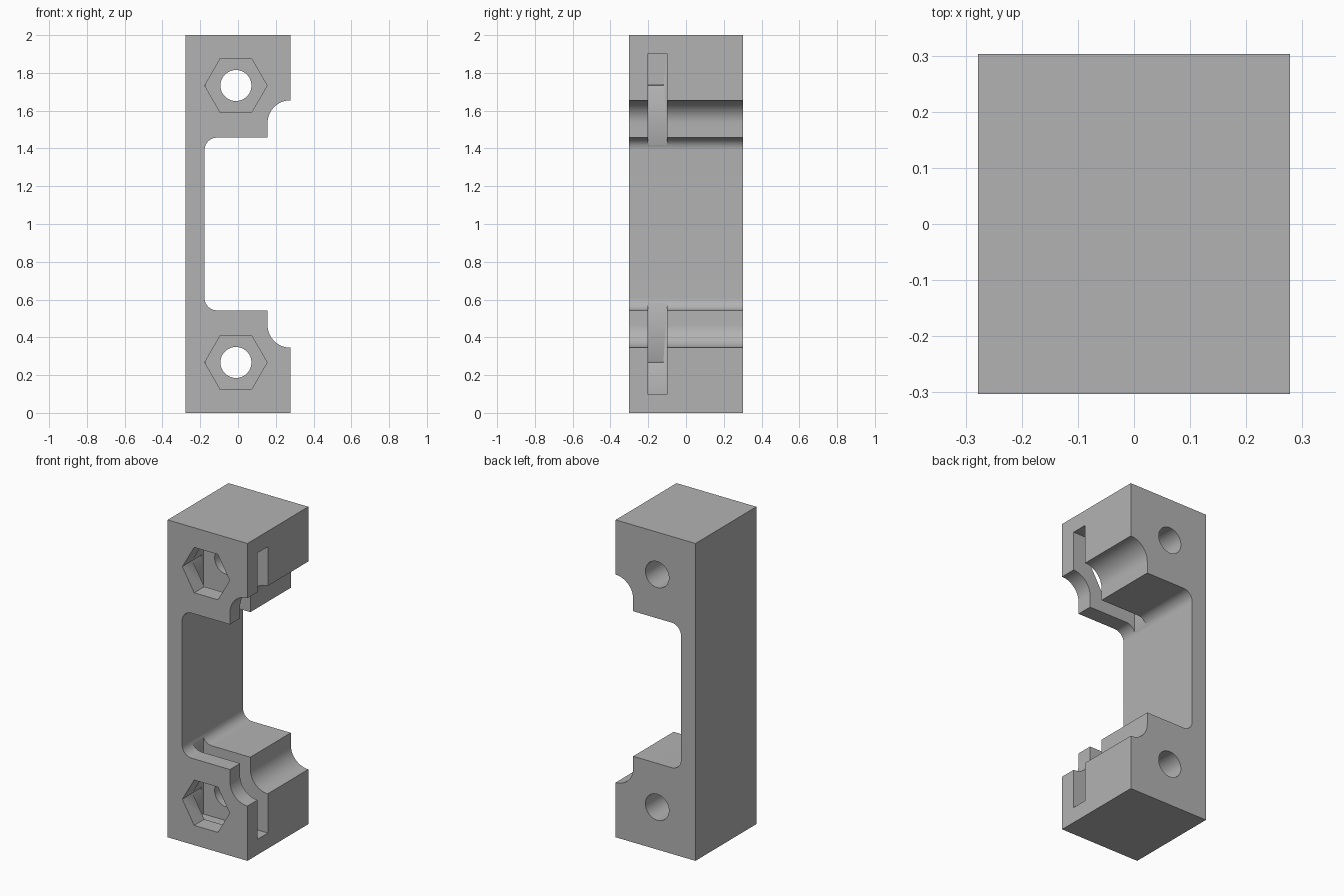
import bpy
import bmesh
from math import cos, sin, pi, radians
from mathutils import Vector

if "Cube" in bpy.data.objects:
    bpy.data.objects.remove(bpy.data.objects["Cube"], do_unlink=True)

HALF_X, HALF_Y, HEIGHT = 0.278, 0.303, 2.0
WALL_X, STEP_X = -0.177, 0.156       # inner wall and jaw end
JAW_Z, FILLET, SCALLOP = 0.543, 0.065, 0.122
SCALLOP_Z = 0.467                    # centre height of the scallop
BOLT_X, BOLT_Z = -0.011, 0.267
SLOT_FRONT, SLOT_BACK = -0.202, -0.1

grey = bpy.data.materials.new("plain grey")
grey.use_nodes = True
colour = (0.45, 0.45, 0.45, 1)
grey.diffuse_color = colour
grey.node_tree.nodes["Principled BSDF"].inputs["Base Color"].default_value = colour


def arc(cx, cz, r, start, end, steps=16):
    angles = [radians(start + (end - start) * i / steps) for i in range(steps + 1)]
    return [(cx + r * cos(a), cz + r * sin(a)) for a in angles]


def prism(name, outline, y0, y1):
    """Extrude an outline in x and z from y0 to y1."""
    bm = bmesh.new()
    face = bm.faces.new([bm.verts.new((x, y0, z)) for x, z in outline])
    new = bmesh.ops.extrude_face_region(bm, geom=[face])["geom"]
    verts = [v for v in new if isinstance(v, bmesh.types.BMVert)]
    bmesh.ops.translate(bm, verts=verts, vec=Vector((0, y1 - y0, 0)))
    bmesh.ops.recalc_face_normals(bm, faces=bm.faces)
    mesh = bpy.data.meshes.new(name)
    bm.to_mesh(mesh)
    bm.free()
    mesh.materials.append(grey)
    obj = bpy.data.objects.new(name, mesh)
    bpy.context.collection.objects.link(obj)
    return obj


def flip(points):
    return [(x, HEIGHT - z) for x, z in points]


# C-shaped bracket body: lower half outline, mirrored for the upper half
lower = [(-HALF_X, 0), (HALF_X, 0)]
lower += arc(HALF_X, SCALLOP_Z, SCALLOP, 270, 180)
lower += [(STEP_X, JAW_Z)]
lower += arc(WALL_X + FILLET, JAW_Z + FILLET, FILLET, 270, 180)
bracket = prism("bracket_body", lower + flip(lower)[::-1], -HALF_Y, HALF_Y)

# Cutters: bolt hole, hexagonal nut opening and nut slot at each end
slot = [(-0.172, 0.098), (0.4, 0.098), (0.4, 0.7), (-0.172, 0.7)]
hole = arc(BOLT_X, BOLT_Z, 0.082, 0, 360, 48)[:-1]
nut = arc(BOLT_X, BOLT_Z, 0.165, 0, 360, 6)[:-1]
cutters = []
for end, place in (("lower", list), ("upper", flip)):
    cutters += [
        prism(end + "_slot_cutter", place(slot), SLOT_FRONT, SLOT_BACK),
        prism(end + "_nut_cutter", place(nut), -0.4, SLOT_BACK - 0.02),
        prism(end + "_hole_cutter", place(hole), -0.15, 0.4),
    ]

bpy.ops.object.select_all(action="DESELECT")
bpy.context.view_layer.objects.active = bracket
bracket.select_set(True)
for cutter in cutters:
    cutter.hide_render = True
    mod = bracket.modifiers.new(cutter.name, "BOOLEAN")
    mod.operation = "DIFFERENCE"
    mod.solver = "EXACT"
    mod.object = cutter
    bpy.ops.object.modifier_apply(modifier=mod.name)
    bpy.data.objects.remove(cutter, do_unlink=True)

bpy.ops.object.shade_smooth_by_angle(angle=radians(30))
